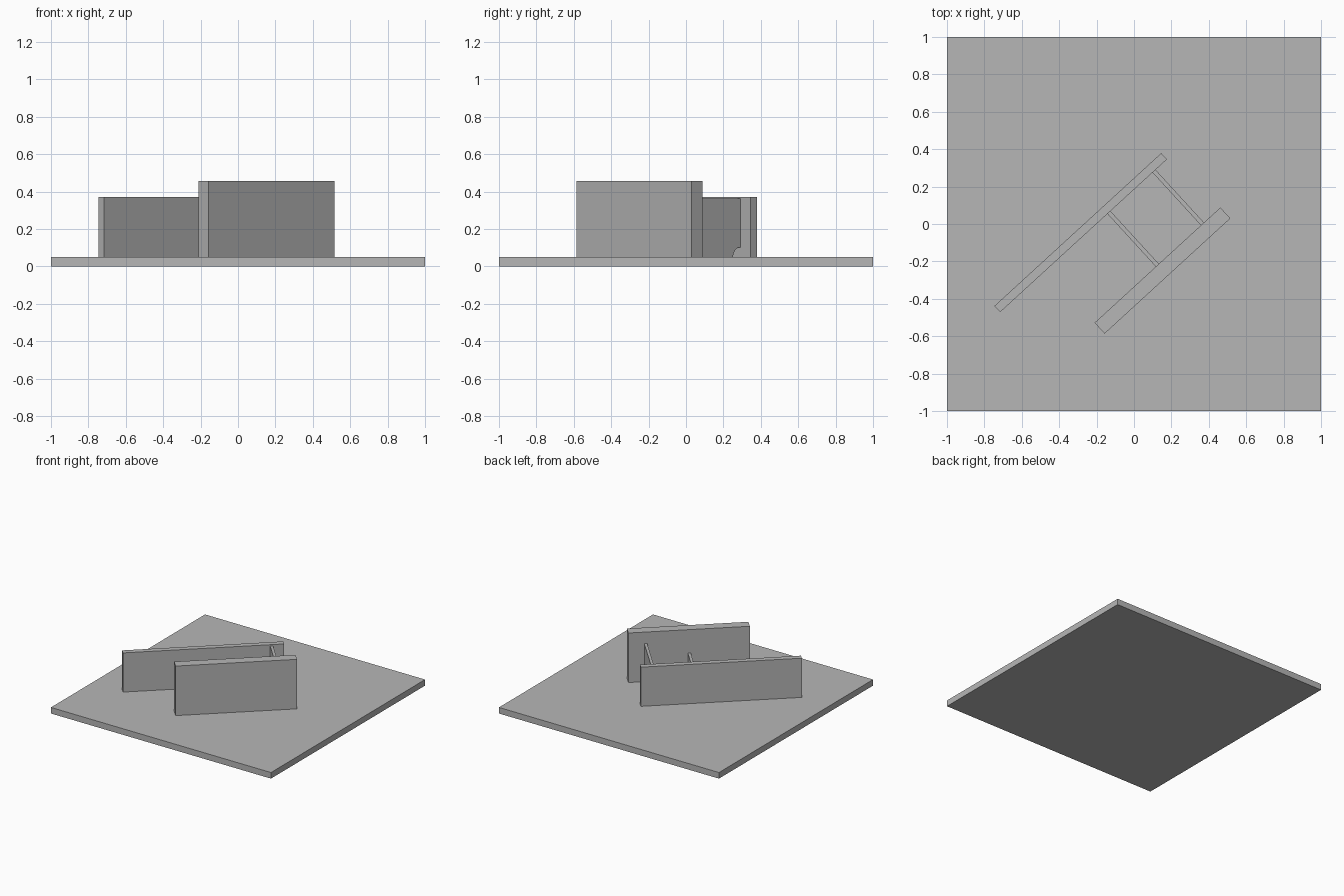
import bpy
import bmesh
from math import cos, sin, pi, radians
from mathutils import Matrix

if "Cube" in bpy.data.objects:
    bpy.data.objects.remove(bpy.data.objects["Cube"])

grey = bpy.data.materials.new("plain grey")
grey.use_nodes = True
colour = (0.47, 0.47, 0.47, 1)
grey.diffuse_color = colour
grey.node_tree.nodes["Principled BSDF"].inputs["Base Color"].default_value = colour

FLOOR = 0.05
TURN = Matrix.Rotation(radians(42.5), 4, "Z")


def prism(name, profile, u0, u1, matrix):
    """Extrude a (v, z) profile along local x from u0 to u1."""
    bm = bmesh.new()
    face = bm.faces.new([bm.verts.new((u0, v, z)) for v, z in profile])
    new = bmesh.ops.extrude_face_region(bm, geom=[face])["geom"]
    moved = [g for g in new if isinstance(g, bmesh.types.BMVert)]
    bmesh.ops.translate(bm, verts=moved, vec=(u1 - u0, 0, 0))
    bmesh.ops.recalc_face_normals(bm, faces=bm.faces)
    mesh = bpy.data.meshes.new(name)
    bm.to_mesh(mesh)
    bm.free()
    mesh.materials.append(grey)
    obj = bpy.data.objects.new(name, mesh)
    obj.matrix_world = matrix
    bpy.context.collection.objects.link(obj)
    return obj


def rect(v0, v1, z0, z1):
    return [(v0, z0), (v1, z0), (v1, z1), (v0, z1)]


def rib_profile(v0, v1, top, radius=0.052, steps=10):
    """Rectangle whose two bottom corners are cut by round notches."""
    arc = [(radius * cos(i * pi / 2 / steps), radius * sin(i * pi / 2 / steps))
           for i in range(steps + 1)]
    right = [(v1 - a, FLOOR + b) for a, b in arc]
    left = [(v0 + a, FLOOR + b) for a, b in reversed(arc)]
    return right + [(v1, top), (v0, top)] + left


# Base plate
prism("base_plate", rect(-1, 1, 0, FLOOR), -1, 1, Matrix())

# Two parallel upright plates
prism("long_wall", rect(0.136, 0.181, FLOOR, 0.372), -0.846, 0.363, TURN)
prism("tall_wall", rect(-0.326, -0.247, FLOOR, 0.457), -0.512, 0.4, TURN)

# Thin ribs joining the plates
prism("high_rib", rib_profile(-0.247, 0.136, 0.362), 0.259, 0.281, TURN)
prism("low_rib", rib_profile(-0.247, 0.136, 0.265), -0.068, -0.046, TURN)
